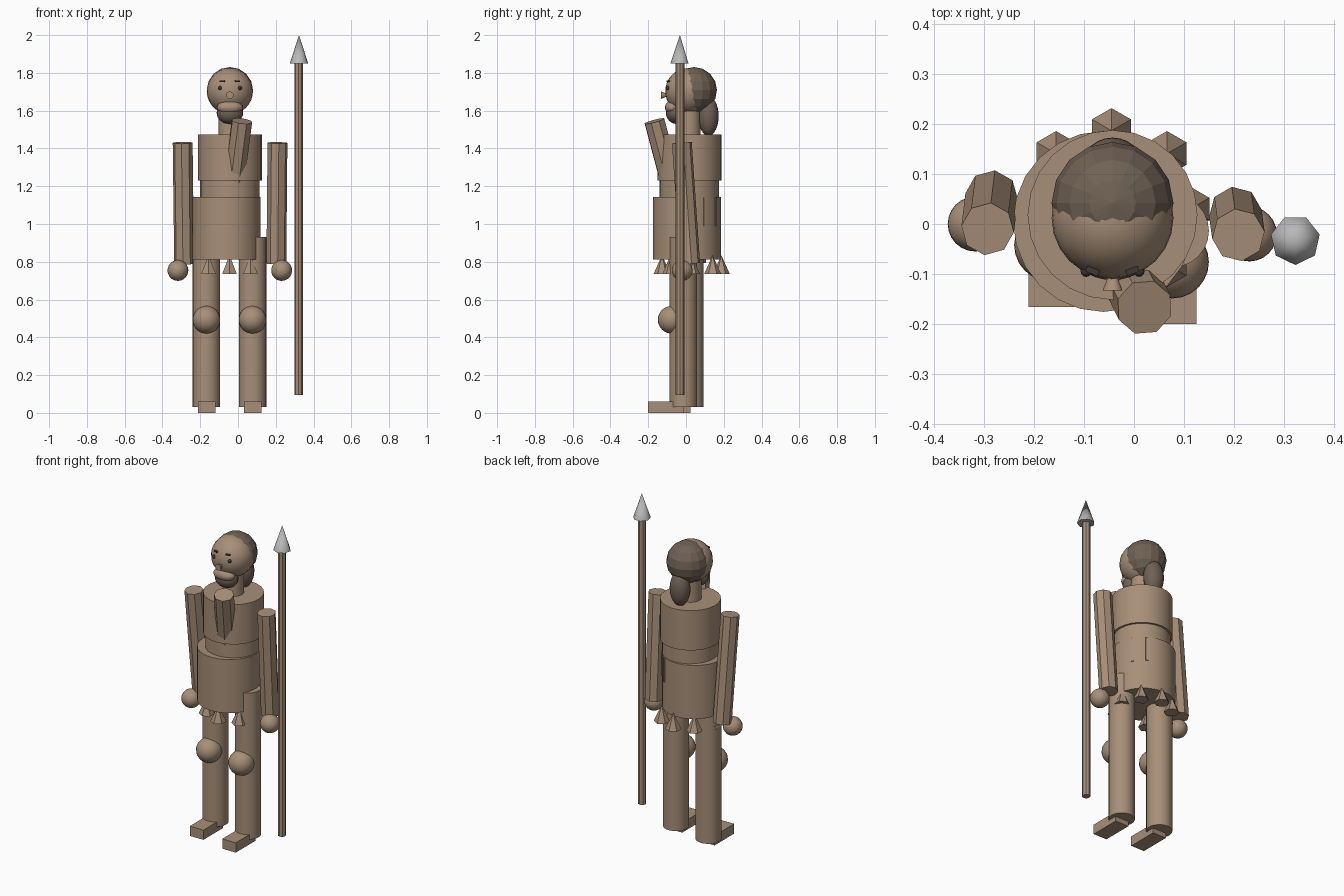
import bpy, math
from mathutils import Vector

if "Cube" in bpy.data.objects:
    bpy.data.objects.remove(bpy.data.objects["Cube"])


def material(name, rgb):
    m = bpy.data.materials.new(name)
    m.diffuse_color = (*rgb, 1)
    m.use_nodes = True
    m.node_tree.nodes["Principled BSDF"].inputs["Base Color"].default_value = m.diffuse_color
    return m


TAN = material("tan", (0.39, 0.275, 0.19))
HAIR = material("dark_brown", (0.16, 0.12, 0.09))
STEEL = material("steel_grey", (0.48, 0.48, 0.48))
BLACK = material("eye_dark", (0.05, 0.04, 0.035))


def finish(name, mat, smooth):
    ob = bpy.context.object
    ob.name = name
    ob.data.materials.append(mat)
    if smooth:
        bpy.ops.object.shade_smooth_by_angle(angle=math.radians(smooth))
    return ob


def rod(name, a, b, r1, r2=None, sides=24, mat=TAN, smooth=35):
    """Cylinder or cone running from a to b."""
    a, b = Vector(a), Vector(b)
    d = b - a
    bpy.ops.mesh.primitive_cone_add(
        vertices=sides, radius1=r1, radius2=r1 if r2 is None else r2,
        depth=d.length, location=(a + b) / 2,
        rotation=d.to_track_quat('Z', 'Y').to_euler())
    return finish(name, mat, smooth)


def ball(name, loc, size, mat=TAN, seg=24, rings=16, smooth=60):
    bpy.ops.mesh.primitive_uv_sphere_add(segments=seg, ring_count=rings, radius=1, location=loc)
    bpy.context.object.scale = size if isinstance(size, tuple) else (size,) * 3
    bpy.ops.object.transform_apply(location=False, rotation=False, scale=True)
    return finish(name, mat, smooth)


def box(name, loc, size, mat=TAN, turn=0):
    bpy.ops.mesh.primitive_cube_add(size=1, location=loc, rotation=(0, 0, turn))
    bpy.context.object.scale = size
    return finish(name, mat, 0)


CX = -0.043  # centre line of the body

# Torso: chest, waist, hips, neck
rod("chest", (CX, 0.018, 1.23), (CX, 0.018, 1.474), 0.17)
rod("waist", (CX, 0.018, 1.12), (CX, 0.018, 1.24), 0.158)
rod("hips", (-0.061, 0.005, 0.813), (-0.061, 0.005, 1.142), 0.181)
rod("neck", (CX, 0.017, 1.45), (CX, 0.017, 1.62), 0.06)

# Head, hair and face
ball("head", (CX, 0.012, 1.703), 0.122)
ball("hair_cap", (CX, 0.042, 1.709), 0.122, HAIR, 16, 8, 0)
ball("hair_tail", (CX, 0.119, 1.571), (0.06, 0.054, 0.104), HAIR)
ball("beard", (CX, -0.05, 1.588), (0.07, 0.056, 0.058), HAIR)
ball("mouth", (CX, -0.072, 1.617), (0.068, 0.04, 0.036))
rod("nose", (CX, -0.09, 1.682), (CX, -0.133, 1.682), 0.003, 0.02, 12)
for s in (-1, 1):
    ball("eye", (CX + s * 0.053, -0.095, 1.72), 0.011, BLACK, 12, 8)
    box("eyebrow", (CX + s * 0.04, -0.094, 1.755), (0.026, 0.012, 0.007), BLACK, s * 0.35)

# Hanging arms and hands
rod("left_arm", (-0.285, 0.055, 0.79), (-0.293, -0.01, 1.43), 0.053, sides=8, smooth=0)
rod("right_arm", (0.203, 0.022, 0.79), (0.209, -0.022, 1.43), 0.053, sides=8, smooth=0)
ball("left_hand", (-0.318, 0.0, 0.754), 0.055)
ball("right_hand", (0.231, -0.02, 0.754), 0.055)

# Slanted tube leaning on the chest
rod("chest_tube", (-0.025, -0.073, 1.19), (0.021, -0.167, 1.545), 0.057, sides=8, smooth=0)

# Legs, knees and feet
for side, x, y in (("left", -0.167, 0.02), ("right", 0.077, -0.014)):
    rod(side + "_leg", (x, y, 0.03), (x, y, 0.93), 0.073)
    ball(side + "_knee", (x, y - 0.062, 0.493), 0.073)
    box(side + "_foot", (x + 0.002, y - 0.091, 0.03), (0.092, 0.19, 0.06))

# Cone tassels around the hem
for i in range(8):
    t = i * math.pi / 4
    x, y = -0.045 + 0.157 * math.cos(t), 0.03 + 0.157 * math.sin(t)
    rod("tassel", (x, y, 0.735), (x, y, 0.835), 0.045, 0, 6, smooth=0)

# Thin ribs on the back of the hips
for deg in (31, 57):
    t = math.radians(deg)
    box("hip_rib", (-0.061 + 0.18 * math.cos(t), 0.005 + 0.18 * math.sin(t), 1.065),
        (0.012, 0.014, 0.15), TAN, t)

# Spear
rod("spear_shaft", (0.321, -0.032, 0.095), (0.321, -0.032, 1.86), 0.023, sides=8, smooth=0)
rod("spear_tip", (0.323, -0.032, 1.85), (0.323, -0.032, 2.0), 0.05, 0, 7, STEEL, 60)
